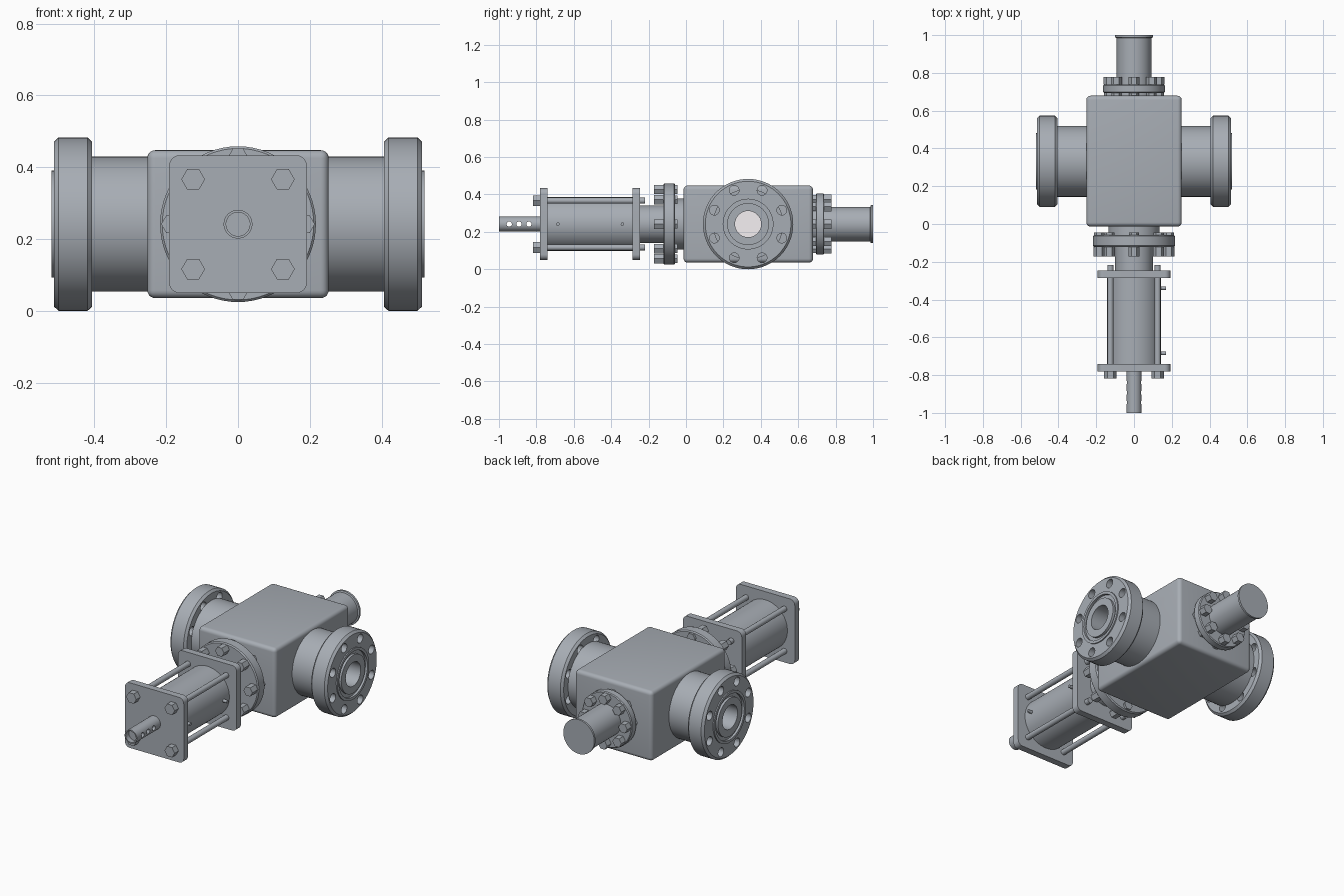
import bpy, bmesh
from math import cos, sin, pi, radians

if "Cube" in bpy.data.objects:
    bpy.data.objects.remove(bpy.data.objects["Cube"])

CZ, CY = 0.2415, 0.332      # bore height and body centre


def material(name, rgb):
    m = bpy.data.materials.new(name)
    m.diffuse_color = (*rgb, 1)
    m.use_nodes = True
    m.node_tree.nodes["Principled BSDF"].inputs["Base Color"].default_value = m.diffuse_color
    return m


STEEL = material('blue_grey_steel', (0.39, 0.42, 0.46))
PALE = material('pale_metal', (0.92, 0.88, 0.9))


def finish(name, bm, smooth=True):
    bmesh.ops.recalc_face_normals(bm, faces=bm.faces[:])
    me = bpy.data.meshes.new(name)
    bm.to_mesh(me)
    bm.free()
    me.materials.append(STEEL)
    ob = bpy.data.objects.new(name, me)
    bpy.context.collection.objects.link(ob)
    if smooth:
        shade(ob)
    return ob


def select(ob):
    bpy.ops.object.select_all(action='DESELECT')
    ob.select_set(True)
    bpy.context.view_layer.objects.active = ob


def shade(ob):
    select(ob)
    bpy.ops.object.shade_smooth_by_angle(angle=radians(30))


def lathe(name, profile, axis='Y', centres=((0, CZ),), seg=64, closed=False):
    """Spin (radius, position) points about X or Y, once per centre."""
    bm = bmesh.new()
    for a, z in centres:
        rings = []
        for r, t in profile:
            ring = []
            for i in range(seg if r > 0 else 1):
                u, v = r * cos(2 * pi * i / seg) + a, r * sin(2 * pi * i / seg) + z
                ring.append(bm.verts.new((t, u, v) if axis == 'X' else (u, t, v)))
            rings.append(ring)
        pairs = list(zip(rings, rings[1:]))
        if closed:
            pairs.append((rings[-1], rings[0]))
        for p, q in pairs:
            for i in range(seg):
                f = [p[i % len(p)], p[(i + 1) % len(p)], q[(i + 1) % len(q)], q[i % len(q)]]
                bm.faces.new(list(dict.fromkeys(f)))
    return finish(name, bm, smooth=seg > 6)


def rod(name, r, t0, t1, **kw):
    return lathe(name, [(0, t0), (r, t0), (r, t1), (0, t1)], **kw)


def circle(n, r, cu=0.0, off=0.0):
    return [(cu + r * cos(2 * pi * (i + off) / n), CZ + r * sin(2 * pi * (i + off) / n))
            for i in range(n)]


def cut(ob, cutter):
    m = ob.modifiers.new('cut', 'BOOLEAN')
    m.operation, m.solver, m.object = 'DIFFERENCE', 'EXACT', cutter
    select(ob)
    bpy.ops.object.modifier_apply(modifier=m.name)
    bpy.data.objects.remove(cutter)
    shade(ob)


def box(name, hx, y0, y1, hz, bevel, only_y=False, seg=5):
    bm = bmesh.new()
    bmesh.ops.create_cube(bm, size=1)
    for v in bm.verts:
        v.co = (v.co.x * 2 * hx, (y0 + y1) / 2 + v.co.y * (y1 - y0), CZ + v.co.z * 2 * hz)
    edges = [e for e in bm.edges
             if not only_y or abs(e.verts[0].co.y - e.verts[1].co.y) > 1e-4]
    bmesh.ops.bevel(bm, geom=edges, offset=bevel, segments=seg, profile=0.5, affect='EDGES')
    return finish(name, bm)


# Valve body with through bore and the pale gate inside it
body = box('valve_body', 0.2525, -0.013, 0.679, 0.206, 0.022)
cut(body, rod('bore_cutter', 0.07, -0.4, 0.4, axis='X', centres=[(CY, CZ)]))
gate = rod('gate', 0.0705, -0.04, 0.04, axis='X', centres=[(CY, CZ)])
gate.data.materials[0] = PALE

# Pipe necks and end flanges with ring groove and bolt holes
for s, side in ((1, 'right'), (-1, 'left')):
    lathe(side + '_neck', [(r, s * t) for r, t in
          [(0.07, 0.24), (0.188, 0.24), (0.188, 0.408), (0.07, 0.408)]],
          'X', [(CY, CZ)], closed=True)
    prof = [(0.07, 0.406), (0.229, 0.406), (0.2415, 0.419), (0.2415, 0.5), (0.229, 0.513),
            (0.149, 0.513), (0.149, 0.52), (0.133, 0.52), (0.133, 0.506), (0.112, 0.506),
            (0.112, 0.52), (0.07, 0.52)]
    flange = lathe(side + '_flange', [(r, s * t) for r, t in prof], 'X', [(CY, CZ)], closed=True)
    cut(flange, rod('hole_cutter', 0.026, s * 0.38, s * 0.56, axis='X',
                    centres=circle(8, 0.195, CY, 0.5), seg=24))

# Front bonnet with bolted flange
lathe('bonnet', [(0, 0), (0.136, 0), (0.136, -0.058), (0.211, -0.058), (0.217, -0.064),
                 (0.217, -0.115), (0.211, -0.121), (0.1, -0.121), (0.1, -0.25), (0, -0.25)])
ring = circle(8, 0.185)
rod('bonnet_bolt_heads', 0.029, -0.172, -0.12, centres=ring, seg=6)
rod('bonnet_nuts', 0.027, -0.06, -0.045, centres=ring, seg=6)

# Actuator: end plates, cylinder, tie rods, ports
corners = [(x, CZ + z) for x in (-0.125, 0.125) for z in (-0.125, 0.125)]
for name, y0 in (('front_plate', -0.78), ('rear_plate', -0.286)):
    box(name, 0.192, y0, y0 + 0.04, 0.192, 0.03, only_y=True, seg=6)
rod('actuator_cylinder', 0.144, -0.745, -0.28)
rod('tie_rods', 0.016, -0.785, -0.218, centres=corners, seg=24)
rod('tie_rod_heads', 0.033, -0.817, -0.779, centres=corners, seg=6)
rod('air_ports', 0.009, 0.13, 0.17, axis='X', centres=[(-0.34, CZ), (-0.685, CZ)], seg=20)

# Actuator stem: hollow tip and three cross holes
stem = lathe('actuator_stem', [(0, -0.77), (0.04, -0.77), (0.04, -1.0),
                               (0.033, -1.0), (0.033, -0.97), (0, -0.97)], seg=48)
cut(stem, rod('cross_cutter', 0.014, -0.1, 0.1, axis='X',
              centres=[(y, CZ) for y in (-0.945, -0.893, -0.84)], seg=24))

# Rear bonnet with bolted flange and capped stub
lathe('rear_bonnet', [(0, 0.67), (0.11, 0.67), (0.11, 0.694), (0.158, 0.694), (0.163, 0.699),
                      (0.163, 0.734), (0.158, 0.739), (0.092, 0.739), (0.092, 0.985),
                      (0.101, 0.988), (0.101, 1.0), (0, 1.0)])
ring = circle(8, 0.132)
rod('rear_bolt_heads', 0.029, 0.738, 0.778, centres=ring, seg=6)
rod('rear_nuts', 0.027, 0.678, 0.696, centres=ring, seg=6)
